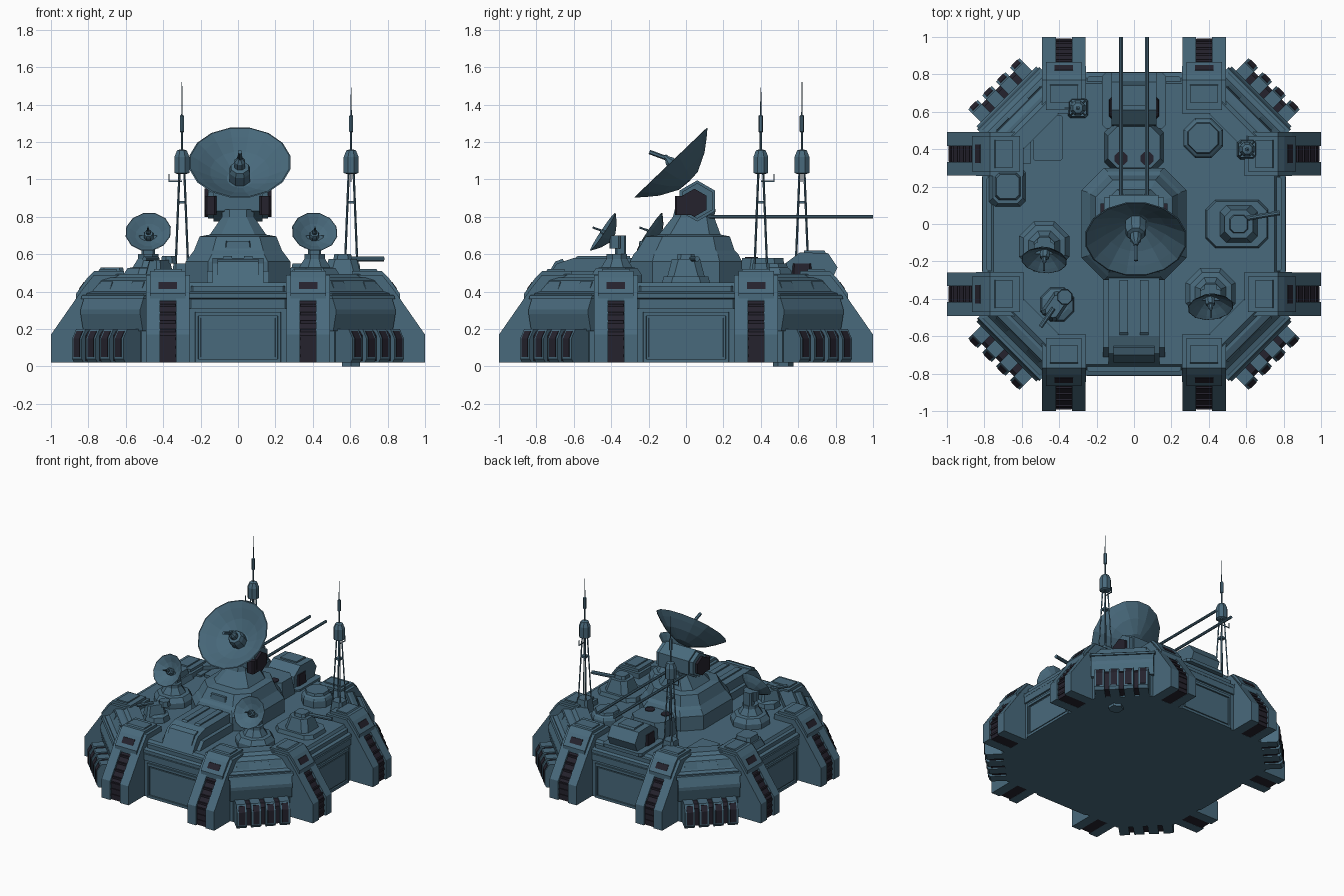
import bpy, bmesh, math
from mathutils import Matrix, Vector

if "Cube" in bpy.data.objects:
    bpy.data.objects.remove(bpy.data.objects["Cube"])


def material(name, rgb):
    m = bpy.data.materials.new(name)
    m.diffuse_color = (*rgb, 1)
    m.use_nodes = True
    m.node_tree.nodes["Principled BSDF"].inputs["Base Color"].default_value = m.diffuse_color
    return m


STEEL = material("steel blue", (0.066, 0.144, 0.203))
DARK = material("dark charcoal", (0.018, 0.016, 0.026))


def loft(name, rings, mat=STEEL):
    """Skin closed rings of points and cap both ends."""
    bm = bmesh.new()
    rows = [[bm.verts.new(p) for p in ring] for ring in rings]
    n = len(rows[0])
    for a, b in zip(rows, rows[1:]):
        for i in range(n):
            j = (i + 1) % n
            bm.faces.new((a[i], a[j], b[j], b[i]))
    bm.faces.new(rows[0])
    bm.faces.new(rows[-1])
    bmesh.ops.recalc_face_normals(bm, faces=bm.faces)
    me = bpy.data.meshes.new(name)
    bm.to_mesh(me)
    bm.free()
    me.materials.append(mat)
    ob = bpy.data.objects.new(name, me)
    bpy.context.collection.objects.link(ob)
    return ob


def prism(name, profile, w, mat=STEEL, t=0):
    """Profile of (distance towards the front, z), extruded across x."""
    return loft(name, [[(t + s * w, -r, z) for r, z in profile] for s in (-1, 1)], mat)


def octa(hx, hy, c, z, cx=0, cy=0):
    pts = [(hx, hy - c), (hx - c, hy), (c - hx, hy), (-hx, hy - c),
           (-hx, c - hy), (c - hx, -hy), (hx - c, -hy), (hx, c - hy)]
    return [(cx + x, cy + y, z) for x, y in pts]


def block(name, x, y, hx, hy, z0, z1, c=0.01, taper=0.0, mat=STEEL):
    return loft(name, [octa(hx, hy, c, z0, x, y),
                       octa(hx - taper, hy - taper, c, z1, x, y)], mat)


def lathe(name, profile, n, loc, axis=(0, 0, 1), mat=STEEL, turn=0.5):
    q = Vector(axis).to_track_quat('Z', 'Y')
    rings = []
    for r, h in profile:
        r = max(r, 0.0008)
        rings.append([Vector(loc) + q @ Vector((r * math.cos(a), r * math.sin(a), h))
                      for a in ((i + turn) * math.tau / n for i in range(n))])
    return loft(name, rings, mat)


def rod(name, p, q, r, n=6, mat=STEEL):
    d = Vector(q) - Vector(p)
    return lathe(name, [(r, 0), (r, d.length)], n, p, d, mat)


def repeat(parts, transforms):
    for ob in parts:
        for k, m in enumerate(transforms):
            o = ob if k == 0 else ob.copy()
            if k:
                bpy.context.collection.objects.link(o)
            o.matrix_world = m


quarter = [Matrix.Rotation(k * math.pi / 2, 4, 'Z') for k in range(4)]


# Hull: octagonal body with a sloped shoulder
def hull_ring(a, d, z):
    return octa(a, a, 2 * a - d * math.sqrt(2), z)


loft("hull", [hull_ring(.80, .93, .02), hull_ring(.80, .93, .36), hull_ring(.81, .93, .365),
              hull_ring(.81, .93, .39), hull_ring(.78, .90, .40), hull_ring(.75, .87, .45)])

# Wall panels with raised frames, one per side
wall = [block("wall_lintel", 0, -.80, .26, .014, .31, .36),
        block("wall_panel", 0, -.80, .20, .006, .05, .26, .003),
        block("frame_top", 0, -.80, .23, .012, .27, .29, .003),
        block("frame_bottom", 0, -.80, .23, .012, .02, .04, .003),
        block("shoulder_step", 0, -.76, .25, .03, .40, .43)]
wall += [block("frame_side", s * .22, -.80, .01, .012, .04, .27, .003) for s in (-1, 1)]
repeat(wall, quarter)

# Buttresses: two flanks, dark track, armoured cap
leg = [(.6, .02), (1, .02), (1, .17), (.84, .40), (.78, .47), (.6, .47)]
track = [(.6, .021), (.985, .021), (.985, .165), (.825, .39), (.6, .39)]
butt = [prism("buttress_flank", leg, .037, STEEL, s * .08) for s in (-1, 1)]
butt.append(prism("buttress_track", track, .044, DARK))
for i in range(7):
    z = .05 + i * .045
    r = .985 if z < .165 else .985 - (z - .165) * .711
    butt.append(block("track_rib", 0, -r, .043, .006, z, z + .015, .002, 0, DARK))
butt.append(prism("buttress_cap", [(.61, .44), (.61, .51), (.77, .51), (.805, .475),
                                   (.865, .39), (.865, .35), (.75, .35)], .095))
butt.append(prism("cap_skirt", [(.59, .44), (.59, .49), (.77, .49), (.845, .395), (.75, .395)], .118))
butt.append(prism("cap_plate", [(.65, .505), (.65, .52), (.74, .52), (.75, .505)], .075))
butt.append(prism("cap_window", [(.80, .452), (.8245, .452), (.8505, .415), (.80, .415)], .05, DARK))
repeat(butt, [q @ Matrix.Translation((s * .375, 0, 0)) for q in quarter for s in (-1, 1)])

# Corner bastions: stepped armour over a row of four pods
corner = [prism("corner_armour", [(.7, .19), (.945, .19), (.965, .28), (.965, .305), (.94, .365),
                                  (.90, .38), (.865, .46), (.83, .475), (.7, .475)], .225),
          prism("corner_trim", [(.9, .36), (.952, .36), (.945, .38), (.9, .385)], .235),
          prism("corner_top", [(.70, .47), (.70, .495), (.79, .495), (.82, .47)], .13),
          prism("pod_backing", [(.9, .03), (1.03, .03), (1.03, .165), (1.01, .19), (.9, .19)], .185, DARK)]
for i in range(4):
    t = (i - 1.5) * .105
    corner.append(prism("pod", [(.93, .02), (1.045, .02), (1.06, .04), (1.06, .15),
                                (1.03, .20), (.93, .20)], .036, STEEL, t))
    corner.append(prism("pod_slot", [(1.04, .05), (1.064, .05), (1.064, .15),
                                     (1.04, .19), (1.03, .19)], .023, DARK, t))
for s in (-1, 1):
    corner.append(prism("corner_plate", [(.86, .43), (.885, .40), (.90, .395), (.875, .455)],
                        .045, STEEL, s * .12))
repeat(corner, [q @ Matrix.Rotation(math.pi / 4, 4, 'Z') for q in quarter])

# Central tower
loft("tower", [octa(.28, .30, .12, .44), octa(.28, .30, .12, .56), octa(.25, .28, .11, .60),
               octa(.235, .26, .10, .62), octa(.205, .225, .09, .695, 0, .01),
               octa(.15, .165, .06, .705, 0, .02), octa(.085, .11, .04, .80, 0, .04),
               octa(.085, .11, .04, .84, 0, .05)])
block("tower_front_plate", 0, -.235, .07, .02, .62, .67, .005, .006)

# Dish mount: hexagonal drum, dark bearings and vents
rod("mount_drum", (-.13, .06, .885), (.13, .06, .885), .11)
rod("mount_frame", (-.16, .06, .885), (.16, .06, .885), .095)
rod("mount_bearing", (-.178, .045, .875), (.178, .045, .875), .075, 6, DARK)
for s in (-1, 1):
    block("mount_front_vent", s * .145, -.01, .03, .05, .81, .91, .01, 0, DARK)
    # Twin long barrels
    rod("long_barrel", (s * .07, .05, .80), (s * .07, 1, .80), .011, 8)


def dish(name, loc, axis, k, n):
    bowl = [(0, -.14), (.07, -.135), (.17, -.085), (.235, -.035), (.275, 0),
            (.268, .002), (.225, -.025), (.16, -.07), (.07, -.118), (0, -.125)]
    lathe(name, [(r * k, h * k) for r, h in bowl], n, loc, axis)
    feed = [(.06, -.125), (.06, -.06), (.05, -.035), (.03, -.03), (.03, .01), (.016, .03), (.012, .05)]
    lathe(name + "_feed", [(r * k, h * k) for r, h in feed], 8, loc, axis)
    # Feed horn, tipped lower than the dish axis
    a = Vector(loc) + Vector(axis).normalized() * .03 * k
    rod(name + "_horn", a, a + Vector((0, -.095, .035)) * k, .012 * k, 6)


dish("main_dish", (.01, -.08, 1.09), (0, -.69, .72), 1, 16)

# Two small dishes on octagonal pedestals
for x, y, ax in ((-.48, -.12, (-.08, -.83, .55)), (.41, -.37, (.08, -.83, .55))):
    lathe("pedestal", [(.145, .44), (.145, .49), (.12, .525), (.09, .53), (.06, .575), (.06, .60)],
          8, (x, y, 0))
    block("dish_post", x, y + .02, .035, .03, .58, .70)
    block("dish_yoke", x, y - .01, .055, .03, .63, .70)
    dish("small_dish", (x, y - .075, .72), ax, .45, 12)

# Front bay and rear engine house
prism("front_bay", [(.25, .44), (.25, .58), (.60, .58), (.69, .55), (.72, .51), (.76, .44)], .135)
prism("front_bay_skirt", [(.25, .44), (.25, .51), (.66, .51), (.72, .44)], .165)
prism("bay_nose", [(.62, .50), (.66, .575), (.70, .56), (.74, .49)], .11)
for s in (-1, 1):
    prism("bay_strip", [(.30, .575), (.30, .59), (.58, .59), (.60, .575)], .022, STEEL, s * .055)
prism("rear_house", [(-.52, .44), (-.53, .55), (-.61, .61), (-.76, .605), (-.81, .53), (-.77, .44)], .12)
block("rear_vents", 0, .62, .133, .065, .46, .55, .02, .005, DARK)
block("rear_skirt", 0, .66, .17, .15, .44, .465, .02)
prism("rear_hatch", [(-.63, .60), (-.63, .62), (-.74, .62), (-.75, .60)], .07)
block("rear_link", 0, .41, .16, .13, .44, .58, .05, .02)
for s in (-1, 1):
    lathe("link_port", [(.038, .57), (.038, .585)], 8, (s * .07, .35, 0), mat=DARK)

# Antenna masts: splayed legs, head and needle
for x, y, top, hook in ((-.3, .62, 1.52, (-1, 0)), (.605, .4, 1.49, (0, 1))):
    block("mast_base", x, y, .055, .055, .44, .55, .015, .01)
    for i in range(4):
        sx, sy = (-1, 1)[i % 2], (-1, 1)[i // 2]
        rod("mast_leg", (x + sx * .033, y + sy * .033, .54),
            (x + sx * .013, y + sy * .013, 1.04), .006, 4)
    block("mast_brace", x, y, .02, .02, .87, .885, .003)
    lathe("mast_head", [(.03, 1.03), (.043, 1.035), (.043, 1.12), (.028, 1.155), (.01, 1.16)], 8, (x, y, 0))
    lathe("mast_needle", [(.006, 1.15), (.006, 1.25), (.012, 1.255), (.012, 1.34),
                          (.004, 1.345), (.002, top)], 6, (x, y, 0))
    hx, hy = x + hook[0] * .07, y + hook[1] * .07
    rod("mast_hook", (x, y, .99), (hx, hy, .99), .004, 4)
    rod("mast_hook_tip", (hx, hy, .985), (hx, hy, 1.03), .004, 4)

# Side gun turret pointing right
block("turret_base", .55, 0, .17, .13, .44, .48, .05, .01)
block("turret_body", .56, 0, .10, .10, .48, .575, .035, .025)
block("turret_hatch", .56, 0, .05, .05, .57, .60, .02, .005)
rod("turret_barrel", (.60, .03, .575), (.78, .06, .575), .014, 8)

# Small angled gun at front left
lathe("gun_base", [(.10, .44), (.09, .49), (.06, .50)], 8, (-.41, -.43, 0))
gun = block("gun_body", 0, 0, .05, .075, .49, .57, .015, .015)
gun.matrix_world = Matrix.Translation((-.42, -.44, 0)) @ Matrix.Rotation(-.6, 4, 'Z')
lathe("gun_top", [(.045, .55), (.04, .59)], 8, (-.37, -.39, 0))
rod("gun_barrel", (-.43, -.45, .575), (-.50, -.55, .575), .013, 8)

# Deck fittings
lathe("round_silo", [(.115, .44), (.115, .50), (.105, .52), (.09, .53), (.085, .55)], 8, (.37, .46, 0))
block("left_hatch", -.675, .20, .10, .11, .44, .49, .03, .02)
block("left_hatch_lid", -.675, .20, .07, .075, .48, .53, .02, .01)
block("deck_panel", -.46, .46, .08, .12, .44, .47, .01)
block("deck_strip", -.57, .45, .02, .13, .44, .465, .005)

# Drain foot under the hull
lathe("drain_foot", [(.055, 0), (.055, .03)], 6, (.605, .52, 0))
